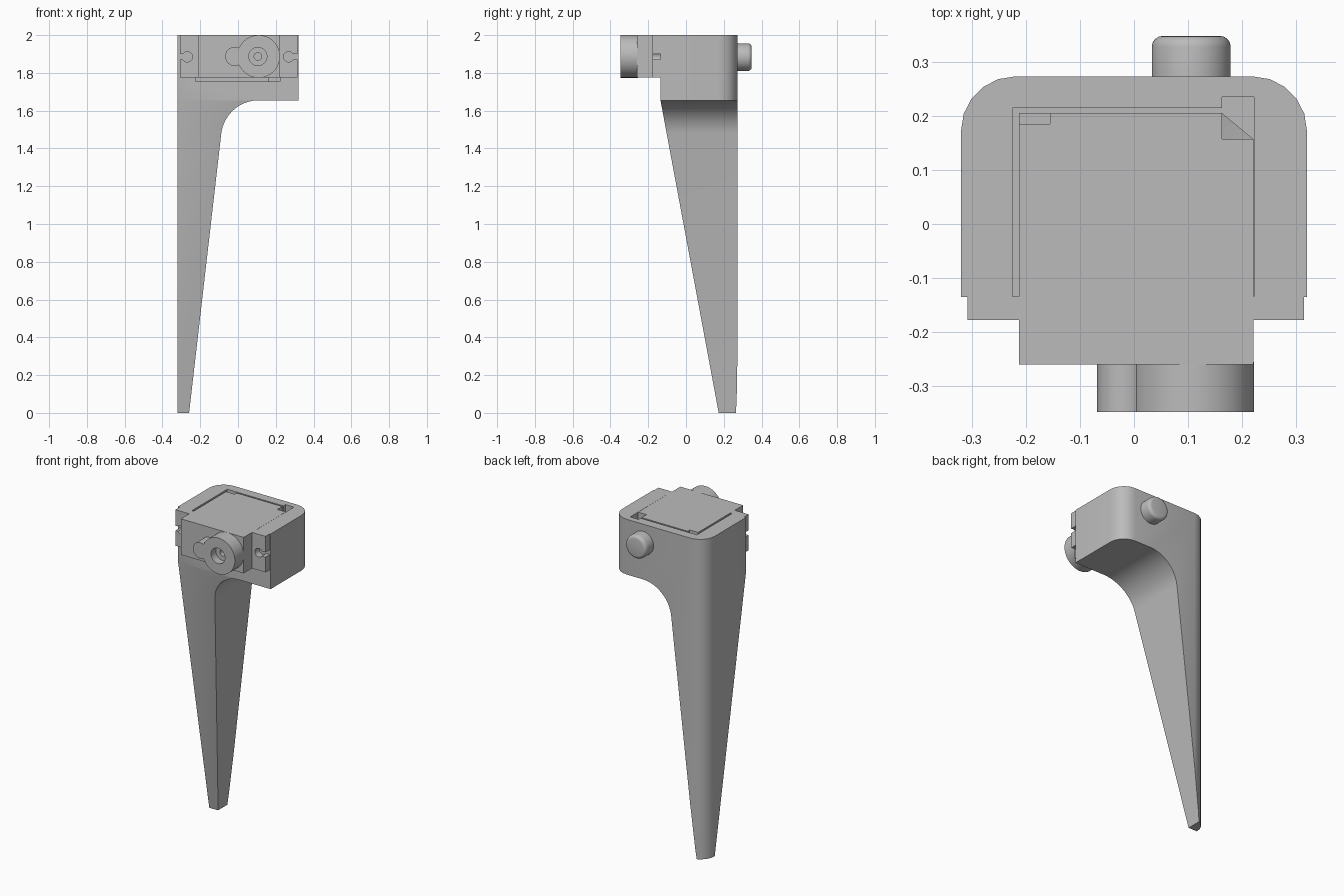
import bpy, bmesh
from math import sin, cos, pi, radians
from mathutils import Vector

cube = bpy.data.objects.get("Cube")
if cube:
    bpy.data.objects.remove(cube, do_unlink=True)

grey = bpy.data.materials.new("plain grey")
grey.use_nodes = True
grey.diffuse_color = (0.5, 0.5, 0.5, 1)
grey.node_tree.nodes["Principled BSDF"].inputs["Base Color"].default_value = (0.5, 0.5, 0.5, 1)


def finish(name, bm):
    bmesh.ops.recalc_face_normals(bm, faces=bm.faces)
    mesh = bpy.data.meshes.new(name)
    bm.to_mesh(mesh)
    bm.free()
    mesh.materials.append(grey)
    obj = bpy.data.objects.new(name, mesh)
    bpy.context.collection.objects.link(obj)
    return obj


def prism(name, points, axis, lo, hi):
    """Extrude a 2D outline along the named axis from lo to hi."""
    place = {"x": lambda a, b, t: (t, a, b),
             "y": lambda a, b, t: (a, t, b),
             "z": lambda a, b, t: (a, b, t)}[axis]
    bm = bmesh.new()
    face = bm.faces.new([bm.verts.new(place(a, b, lo)) for a, b in points])
    out = bmesh.ops.extrude_face_region(bm, geom=[face])
    verts = [v for v in out["geom"] if isinstance(v, bmesh.types.BMVert)]
    bmesh.ops.translate(bm, verts=verts, vec=Vector(place(0, 0, hi - lo)))
    return finish(name, bm)


def hull(name, points):
    bm = bmesh.new()
    for p in points:
        bm.verts.new(p)
    bmesh.ops.convex_hull(bm, input=bm.verts)
    return finish(name, bm)


def arc(cx, cy, r, start, end, steps):
    angles = [radians(start + (end - start) * i / steps) for i in range(steps + 1)]
    return [(cx + r * cos(a), cy + r * sin(a)) for a in angles]


def disc(cx, cy, r, steps=48):
    return arc(cx, cy, r, 0, 360, steps)[:-1]


def rect(x0, y0, x1, y1):
    return [(x0, y0), (x1, y0), (x1, y1), (x0, y1)]


def combine(obj, other, operation):
    """Apply a boolean and remove the helper."""
    mod = obj.modifiers.new("cut", "BOOLEAN")
    mod.operation, mod.object, mod.solver = operation, other, "EXACT"
    deps = bpy.context.evaluated_depsgraph_get()
    mesh = bpy.data.meshes.new_from_object(obj.evaluated_get(deps))
    obj.modifiers.clear()
    obj.data = mesh
    bpy.data.objects.remove(other, do_unlink=True)


def smooth(obj):
    bpy.ops.object.select_all(action="DESELECT")
    obj.select_set(True)
    bpy.context.view_layer.objects.active = obj
    bpy.ops.object.shade_smooth_by_angle(angle=radians(30))


# Corner housing and tapered leg: plan outline trimmed by front and side profiles
plan = [(-0.32, -0.135), (0.32, -0.135)]
plan += arc(0.22, 0.173, 0.1, 0, 90, 5) + arc(-0.22, 0.173, 0.1, 90, 180, 5)
leg = prism("leg_and_housing", plan, "z", 0, 2)
front = [(-0.4, -0.01), (-0.26, -0.01)] + arc(0.11, 1.455, 0.2, 173.5, 90, 16)
front += [(0.4, 1.655), (0.4, 2.1), (-0.4, 2.1)]
combine(leg, prism("front_profile", front, "y", -1, 1), "INTERSECT")
side = [(0.175, -0.01), (0.4, -0.01), (0.4, 2.1), (-0.2, 2.1), (-0.2, 1.655), (-0.135, 1.655)]
combine(leg, prism("side_profile", side, "x", -1, 1), "INTERSECT")

# Pocket open to the top and front, with a wider rear corner
pocket = [(-0.225, -0.2), (0.222, -0.2), (0.222, 0.235), (0.163, 0.235),
          (0.163, 0.215), (-0.225, 0.215)]
combine(leg, prism("pocket", pocket, "z", 1.755, 2.1), "DIFFERENCE")
smooth(leg)

# Insert block with two side flanges
block = [(-0.213, -0.26), (0.221, -0.26), (0.221, -0.178), (0.315, -0.178),
         (0.315, -0.134), (0.221, -0.134), (0.221, 0.157), (0.163, 0.205),
         (-0.213, 0.205), (-0.213, -0.134), (-0.308, -0.134),
         (-0.308, -0.178), (-0.213, -0.178)]
insert = prism("insert_block", block, "z", 1.775, 2)

# Keyhole slots through the flanges
for s in (-1, 1):
    hole = prism("flange_hole", disc(s * 0.268, 1.885, 0.027, 24), "y", -0.2, -0.12)
    combine(insert, hole, "DIFFERENCE")
    x0, x1 = sorted((s * 0.268, s * 0.34))
    slot = prism("flange_slot", rect(x0, 1.87, x1, 1.9), "y", -0.2, -0.12)
    combine(insert, slot, "DIFFERENCE")

# Finger notches at the rear corners of the block
combine(insert, hull("sloped_notch", [
    (0.163, 0.157, 2.1), (0.24, 0.157, 2.1), (0.24, 0.22, 2.1), (0.163, 0.22, 2.1),
    (0.163, 0.157, 1.97), (0.24, 0.157, 1.92), (0.24, 0.22, 1.86), (0.163, 0.22, 1.92)]),
    "DIFFERENCE")
combine(insert, prism("small_notch", rect(-0.23, 0.185, -0.155, 0.22), "z", 1.96, 2.1),
        "DIFFERENCE")
smooth(insert)

# Round front knob with a side lobe and a stepped centre bore
knob = prism("front_knob", disc(0.109, 1.887, 0.113, 64), "y", -0.348, -0.255)
lobe = prism("knob_lobe", disc(-0.018, 1.887, 0.05, 32), "y", -0.348, -0.255)
combine(knob, lobe, "UNION")
for radius, depth in ((0.048, -0.3), (0.02, -0.27)):
    bore = prism("bore", disc(0.105, 1.887, radius, 32), "y", -0.4, depth)
    combine(knob, bore, "DIFFERENCE")
smooth(knob)

# Rear push button with a rounded rim
button = prism("rear_button", disc(0.106, 1.883, 0.073), "y", 0.265, 0.348)
bm = bmesh.new()
bm.from_mesh(button.data)
rim = [e for e in bm.edges if all(v.co.y > 0.34 for v in e.verts)]
bmesh.ops.bevel(bm, geom=rim, offset=0.02, segments=4, profile=0.5, affect="EDGES")
bm.to_mesh(button.data)
bm.free()
smooth(button)
